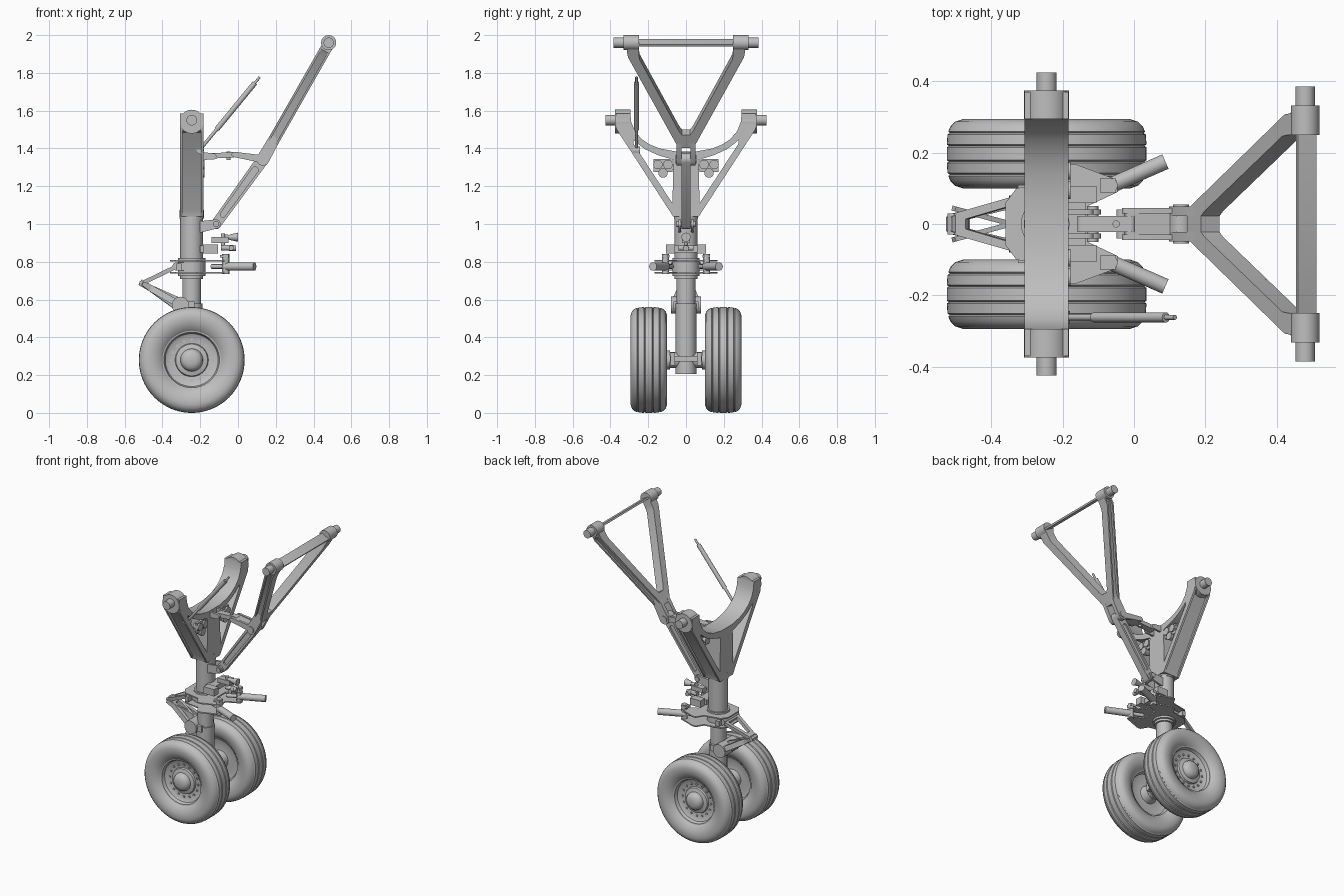
import bpy, bmesh, math
from mathutils import Vector as V, Matrix

if "Cube" in bpy.data.objects:
    bpy.data.objects.remove(bpy.data.objects["Cube"])

metal = bpy.data.materials.new("light_grey_metal")
metal.diffuse_color = (0.52, 0.52, 0.52, 1)
metal.use_nodes = True
metal.node_tree.nodes["Principled BSDF"].inputs["Base Color"].default_value = metal.diffuse_color
X, Y, Z = V((1, 0, 0)), V((0, 1, 0)), V((0, 0, 1))
SX = -0.245                                   # strut axis


def add(name, bm):
    bmesh.ops.remove_doubles(bm, verts=bm.verts, dist=1e-5)
    bmesh.ops.recalc_face_normals(bm, faces=bm.faces)
    me = bpy.data.meshes.new(name)
    bm.to_mesh(me)
    bm.free()
    me.materials.append(metal)
    ob = bpy.data.objects.new(name, me)
    bpy.context.collection.objects.link(ob)
    return ob


def cyl(name, p, q, r, r2=None, n=28):
    p, q = V(p), V(q)
    bm = bmesh.new()
    m = Matrix.Translation((p + q) / 2) @ (q - p).to_track_quat('Z', 'Y').to_matrix().to_4x4()
    bmesh.ops.create_cone(bm, cap_ends=True, segments=n, radius1=r,
                          radius2=r if r2 is None else r2, depth=(q - p).length, matrix=m)
    return add(name, bm)


def box(name, x, y, z):
    bm = bmesh.new()
    c = V((sum(x), sum(y), sum(z))) / 2
    bmesh.ops.create_cube(bm, size=1, matrix=Matrix.Translation(c) @
                          Matrix.Diagonal((x[1] - x[0], y[1] - y[0], z[1] - z[0], 1)))
    return add(name, bm)


def lathe(name, prof, c, s, closed=False, n=64):
    """Spin (radius, height) points about the y axis; s flips the height."""
    bm = bmesh.new()
    vs = [bm.verts.new((c[0] + r, c[1] + s * h, c[2])) for r, h in prof]
    es = [bm.edges.new(e) for e in zip(vs, vs[1:] + vs[:1] if closed else vs[1:])]
    bmesh.ops.spin(bm, geom=vs + es, cent=c, axis=Y, angle=2 * math.pi, steps=n)
    return add(name, bm)


def plate(name, loops, thick, o, u, v):
    """Extruded flat outline with holes, lying in the plane u, v."""
    cu = bpy.data.curves.new(name, 'CURVE')
    cu.dimensions, cu.fill_mode, cu.extrude = '2D', 'BOTH', thick / 2
    for lp in loops:
        sp = cu.splines.new('POLY')
        sp.points.add(len(lp) - 1)
        for pt, (a, b) in zip(sp.points, lp):
            pt.co = (a, b, 0, 1)
        sp.use_cyclic_u = True
    tmp = bpy.data.objects.new(name + "_curve", cu)
    bpy.context.collection.objects.link(tmp)
    dg = bpy.context.evaluated_depsgraph_get()
    me = bpy.data.meshes.new_from_object(tmp.evaluated_get(dg))
    bpy.data.objects.remove(tmp)
    u, v = V(u).normalized(), V(v).normalized()
    m = Matrix((u, v, u.cross(v))).transposed().to_4x4()
    m.translation = V(o)
    me.transform(m)
    bm = bmesh.new()
    bm.from_mesh(me)
    bpy.data.meshes.remove(me)
    return add(name, bm)


def sym(pts):
    return pts + [(a, -b) for a, b in reversed(pts)]


def flip(pts):
    return [(a, -b) for a, b in pts]


def capsule(p, q, r1, r2, n=10):
    t = math.atan2(q[1] - p[1], q[0] - p[0])
    arc = lambda c, r, a: [(c[0] + r * math.cos(a + math.pi * i / n),
                            c[1] + r * math.sin(a + math.pi * i / n)) for i in range(n + 1)]
    return arc(q, r2, t - math.pi / 2) + arc(p, r1, t + math.pi / 2)


def link(name, p, q, r1, r2, thick, y=0):
    return plate(name, [capsule(p, q, r1, r2)], thick, (0, y, 0), X, Z)


def channel(name, outer, core, holes, thick, rim, o, u, v):
    """Frame whose outer sides are recessed between two rims."""
    n = V(u).normalized().cross(V(v))
    plate(name + "_web", [core] + holes, thick - rim, o, u, v)
    for s in (1, -1):
        plate(name + "_rim", [outer] + holes, rim, V(o) + n * s * (thick - rim) / 2, u, v)


# wheels
half = [(.15, .062), (.165, .078), (.2, .094), (.235, .097), (.256, .09), (.27, .076), (.276, .062),
        (.272, .058), (.278, .054), (.28, .026), (.274, .022), (.28, .018)]
tyre = half + [(r, -h) for r, h in reversed(half)]
rim = [(.155, .068), (.147, .066), (.14, .045), (.125, .036), (.088, .034), (.084, .046), (.06, .052),
       (.056, .07), (.045, .083), (.025, .09), (0, .092)]
rim_in = [(.155, -.068), (.147, -.066), (.138, -.045), (.1, -.035), (.06, -.04), (.05, -.09), (0, -.09)]
for s in (1, -1):
    c = V((SX, s * .197, .28))
    lathe("tyre", tyre, c, s, True, 80)
    lathe("wheel_rim", rim, c, s)
    lathe("wheel_rim_inner", rim_in, c, s)
    for i in range(16):
        a = i * math.pi / 8
        p = c + V((.108 * math.cos(a), s * .03, .108 * math.sin(a)))
        cyl("wheel_bolt", p, p + Y * s * .012, .007, n=8)

# axle and sliding piston
cyl("axle", (SX, -.16, .28), (SX, .16, .28), .042)
for s in (1, -1):
    cyl("axle_flange", (SX, s * .085, .28), (SX, s * .105, .28), .05)
    box("brake_rod_lug", (-.2, -.17), (s * .07 - .012, s * .07 + .012), (.25, .32))
box("brake_bar", (-.19, -.178), (-.085, .085), (.272, .3))
cyl("lower_piston", (SX, 0, .205), (SX, 0, .58), .055)
cyl("piston", (SX, 0, .5), (SX, 0, .75), .05)
cyl("piston_collar", (SX, 0, .555), (SX, 0, .58), .058)
cyl("outer_strut", (SX, 0, .71), (SX, 0, 1.38), .061, n=40)
cyl("strut_band", (SX, 0, 1.03), (SX, 0, 1.075), .064, n=40)

# main Y shaped trunnion frame, outline given as (z, y)
top = [(1.385, .06), (1.4, .14), (1.42, .19), (1.45, .235), (1.49, .27), (1.54, .29), (1.585, .295)]
outer = sym(top + [(1.585, .37), (1.5, .367), (1.04, .068)])
core = sym(top + [(1.585, .37), (1.495, .365), (1.485, .338), (1.075, .076), (1.04, .068)])
hole = [(1.34, .066), (1.365, .15), (1.395, .215), (1.43, .262), (1.445, .278), (1.425, .278), (1.11, .072)]
channel("trunnion_frame", outer, core, [hole, flip(hole)], .124, .013, (SX, 0, 0), Z, Y)
for s in (1, -1):
    cyl("trunnion_boss", (SX, s * .295, 1.542), (SX, s * .375, 1.542), .063, n=40)
    cyl("trunnion_pin", (SX, s * .37, 1.55), (SX, s * .425, 1.55), .028)

# upper drag brace, outline given as (distance from hinge, y)
H, D = V((.132, 0, 1.343)), V((.352, 0, .617)).normalized()
outer = sym([(.085, .04), (.11, .052), (.64, .308), (.70, .312), (.715, .25)])
core = sym([(.085, .04), (.115, .04), (.63, .288), (.66, .312), (.70, .312), (.715, .25)])
hole = sym([(.165, .022), (.185, .036), (.625, .246), (.66, .25), (.703, .25)])
channel("upper_brace", outer, core, [hole], .06, .012, H, D, Y)
T = (.48, 0, 1.96)
for s in (1, -1):
    cyl("brace_boss", (T[0], s * .25, T[2]), (T[0], s * .332, T[2]), .04)
    cyl("brace_pin", (T[0], s * .33, T[2]), (T[0], s * .385, T[2]), .027)
    link("brace_lug", (H.x, H.z), (.19, 1.445), .034, .03, .026, s * .036)

# lower drag brace with recessed sides
P, Q = (-.116, 1.0), (H.x, H.z)
plate("lower_brace_rim", [capsule(P, Q, .027, .032), capsule((-.08, 1.05), (.09, 1.285), .014, .017)],
      .046, (0, 0, 0), X, Z)
link("lower_brace_web", P, Q, .024, .028, .026)
cyl("hinge_pin", (H.x, -.055, H.z), (H.x, .055, H.z), .022)
cyl("lower_brace_pin", (P[0], -.05, P[1]), (P[0], .05, P[1]), .016)
for s in (1, -1):
    link("lower_brace_lug", (-.2, .985), P, .03, .024, .014, s * .034)
    link("lock_link_lug", (-.2, 1.36), (-.13, 1.358), .022, .016, .014, s * .034)
    link("lock_fork", (-.02, 1.368), (H.x - .01, H.z + .002), .014, .02, .016, s * .037)

# folding lock links
link("rear_lock_link", (-.145, 1.36), (-.01, 1.368), .014, .014, .044)
plate("front_lock_link", [sym([(-.02, .034), (.1, .045)])], .024, (0, 0, 1.364), (.15, 0, -.025), Y)
cyl("lock_pin", (-.015, -.045, 1.367), (-.015, .045, 1.367), .011)
cyl("lock_spring", (-.05, 0, 1.34), (-.05, 0, 1.385), .01)

# retraction actuator
A, B = V((-.2, -.262, 1.395)), V((.115, -.262, 1.778))
cyl("actuator_end", A, A.lerp(B, .3), .009, n=16)
cyl("actuator_body", A.lerp(B, .28), A.lerp(B, .92), .014, n=20)
cyl("actuator_rod", A.lerp(B, .9), B, .007, n=12)
cyl("actuator_pivot", (-.2, -.28, 1.39), (-.2, -.244, 1.39), .02)

# landing lamps, three to each cluster
for s in (1, -1):
    box("lamp_plate", (-.205, -.19), (s * .122 - .05, s * .122 + .05), (1.275, 1.345))
    box("lamp_bracket", (-.225, -.195), (s * .08 - .03, s * .08 + .03), (1.285, 1.315))
    for dy, z in ((-.027, 1.315), (.027, 1.315), (0, 1.27)):
        cyl("lamp", (-.225, s * .122 + dy, z), (-.178, s * .122 + dy, z), .018, .025, 20)

# steering collar, plates and actuators
cyl("steering_collar", (SX, 0, .725), (SX, 0, .82), .072, n=40)
outline = sym([(-.36, .06), (-.33, .1), (-.22, .12), (-.19, .168), (-.165, .168), (-.05, .125),
               (-.045, .09), (-.13, .05)])
for z in (.742, .805):
    plate("steering_plate", [outline], .008, (0, 0, z), X, Y)
for s in (1, -1):
    box("collar_block", (-.325, -.3), (s * .075 - .035, s * .075 + .035), (.755, .79))
    cyl("steering_pivot", (-.065, s * .108, .735), (-.065, s * .108, .84), .019)
    a, b = V((-.14, s * .075, .775)), V((.088, s * .175, .775))
    cyl("steering_rod", a, a.lerp(b, .4), .012)
    cyl("steering_cylinder", a.lerp(b, .3), b, .022)
    box("valve_box", (-.185, -.105), (s * .083 - .024, s * .083 + .024), (.845, .892))
    box("pivot_cap", (-.095, -.05), (s * .108 - .02, s * .108 + .02), (.822, .836))

# steering valve and small taxi lamp fittings
box("valve_mount", (-.2, -.135), (-.065, .065), (.85, .885))
box("valve_arm", (-.14, -.05), (-.02, .02), (.9, .93))
cyl("taxi_lamp", (-.07, 0, .932), (-.035, 0, .93), .012, n=16)
cyl("taxi_lamp_bell", (-.045, 0, .93), (0, 0, .93), .014, .024, 20)
cyl("valve_knob", (-.09, 0, .875), (-.01, 0, .872), .015, n=16)
cyl("valve_cross_knob", (-.035, -.04, .873), (-.035, .04, .873), .014, n=16)
cyl("valve_post", (-.08, 0, .865), (-.08, 0, .95), .011, n=16)

# torque links behind the strut
apex = V((-.508, 0, .686))
for name, end, t, r in (("upper_torque_link", V((-.325, 0, .775)), .022, .022),
                        ("lower_torque_link", V((-.305, 0, .57)), .034, .045)):
    d = end - apex
    L = d.length
    plate(name, [sym([(-.012, .02), (.01, .03), (L, .08)]), sym([(.045, .014), (L - .03, .048)])],
          t, apex, d, Y)
    cyl(name + "_boss", (end.x, -.08, end.z), (end.x, .08, end.z), r)
    for s in (1, -1):
        box(name + "_lug", (end.x, -.23), (s * .055 - .012, s * .055 + .012), (end.z - .02, end.z + .02))
for s in (1, -1):                             # tapered side cheeks of the lower link
    plate("torque_link_cheek", [[(-.51, .675), (-.5, .695), (-.29, .605), (-.31, .535)]],
          .014, (-.0, s * .052, 0), (1, s * -.27, 0), Z).location = (-.018, -s * .14, 0)
cyl("torque_link_pin", (apex.x, -.03, apex.z), (apex.x, .03, apex.z), .015)

# smooth shading with sharp edges kept
for ob in bpy.context.scene.objects:
    ob.select_set(True)
    bpy.context.view_layer.objects.active = ob
bpy.ops.object.shade_smooth_by_angle(angle=math.radians(32))
